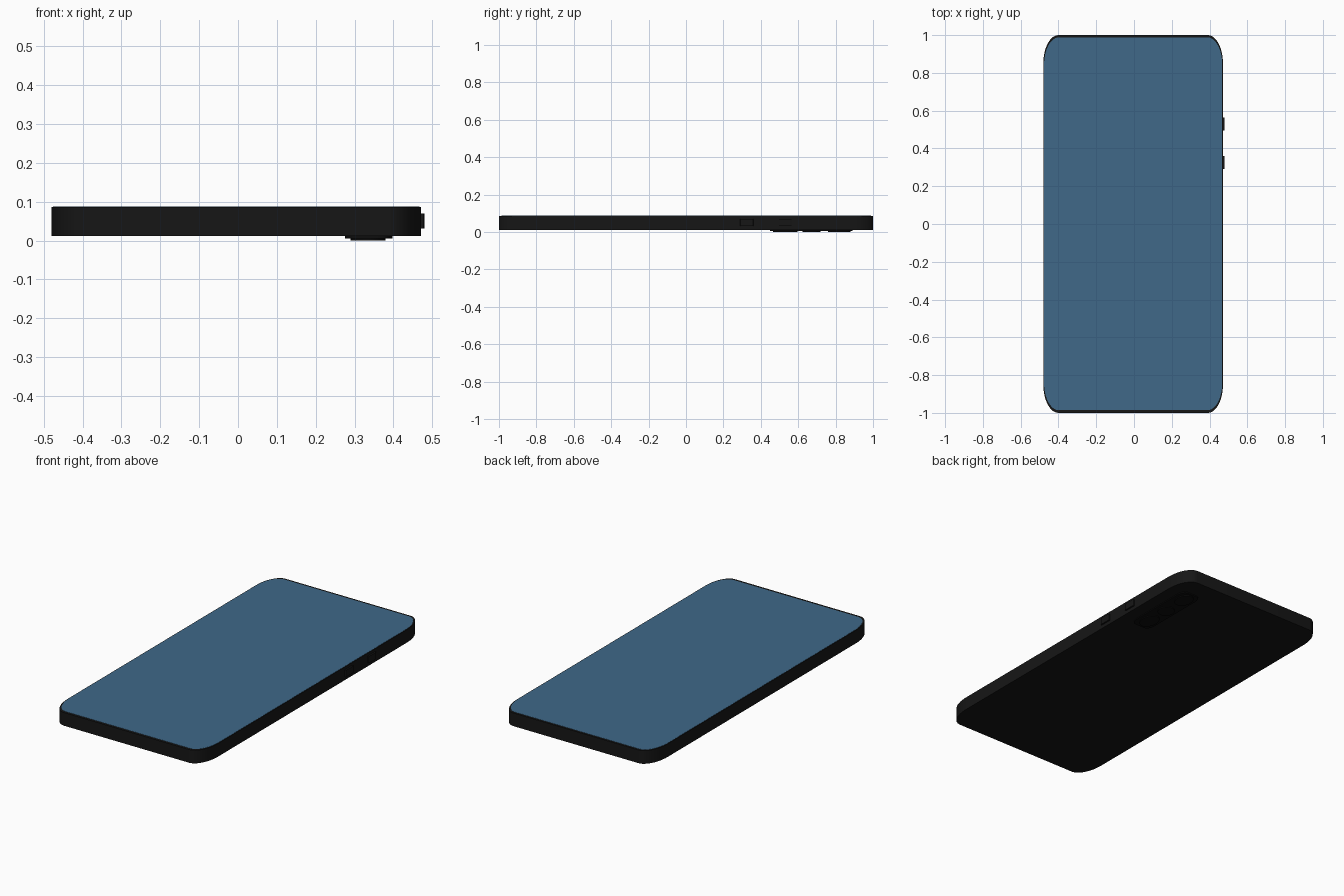
import bpy, bmesh, math

if "Cube" in bpy.data.objects:
    bpy.data.objects.remove(bpy.data.objects["Cube"])


def material(name, color):
    m = bpy.data.materials.new(name)
    m.diffuse_color = (*color, 1)
    m.use_nodes = True
    m.node_tree.nodes["Principled BSDF"].inputs["Base Color"].default_value = m.diffuse_color
    return m


BLACK = material("black shell", (0.008, 0.008, 0.008))
DARK = material("dark glass", (0.004, 0.004, 0.004))
BLUE = material("blue screen", (0.05, 0.14, 0.25))


def slab(name, x0, x1, y0, y1, z0, z1, rx, ry, mat, seg=12):
    """Upright prism whose outline is a rectangle with elliptical corners."""
    pts = []
    corners = [(x1 - rx, y1 - ry), (x0 + rx, y1 - ry), (x0 + rx, y0 + ry), (x1 - rx, y0 + ry)]
    for q, (cx, cy) in enumerate(corners):
        for i in range(seg + 1):
            a = math.pi / 2 * (q + i / seg)
            pts.append((cx + rx * math.cos(a), cy + ry * math.sin(a), z0))
    bm = bmesh.new()
    face = bm.faces.new([bm.verts.new(p) for p in pts])
    ext = bmesh.ops.extrude_face_region(bm, geom=[face])
    for v in ext["geom"]:
        if isinstance(v, bmesh.types.BMVert):
            v.co.z = z1
    bmesh.ops.remove_doubles(bm, verts=bm.verts, dist=1e-5)
    bmesh.ops.recalc_face_normals(bm, faces=bm.faces)
    me = bpy.data.meshes.new(name)
    bm.to_mesh(me)
    bm.free()
    ob = bpy.data.objects.new(name, me)
    bpy.context.collection.objects.link(ob)
    me.materials.append(mat)
    bpy.ops.object.select_all(action='DESELECT')
    ob.select_set(True)
    bpy.context.view_layer.objects.active = ob
    bpy.ops.object.shade_smooth_by_angle(angle=math.radians(30))
    return ob


# Shell and screen
slab("phone_body", -0.48, 0.471, -1, 1, 0.011, 0.086, 0.08, 0.15, BLACK)
slab("screen", -0.476, 0.467, -0.986, 0.988, 0.084, 0.087, 0.078, 0.145, BLUE)

# Side buttons
for i, y in enumerate((0.325, 0.53)):
    slab(f"side_button_{i + 1}", 0.465, 0.48, y - 0.035, y + 0.035, 0.031, 0.07,
         0.003, 0.008, BLACK, 4)

# Camera plate with three lenses on the back
slab("camera_plate", 0.275, 0.398, 0.45, 0.89, 0.005, 0.014, 0.03, 0.05, DARK, 8)
for i, (y, ry) in enumerate(((0.53, 0.065), (0.67, 0.048), (0.82, 0.06))):
    slab(f"camera_lens_{i + 1}", 0.29, 0.38, y - ry, y + ry, 0, 0.008, 0.045, ry, DARK, 8)
